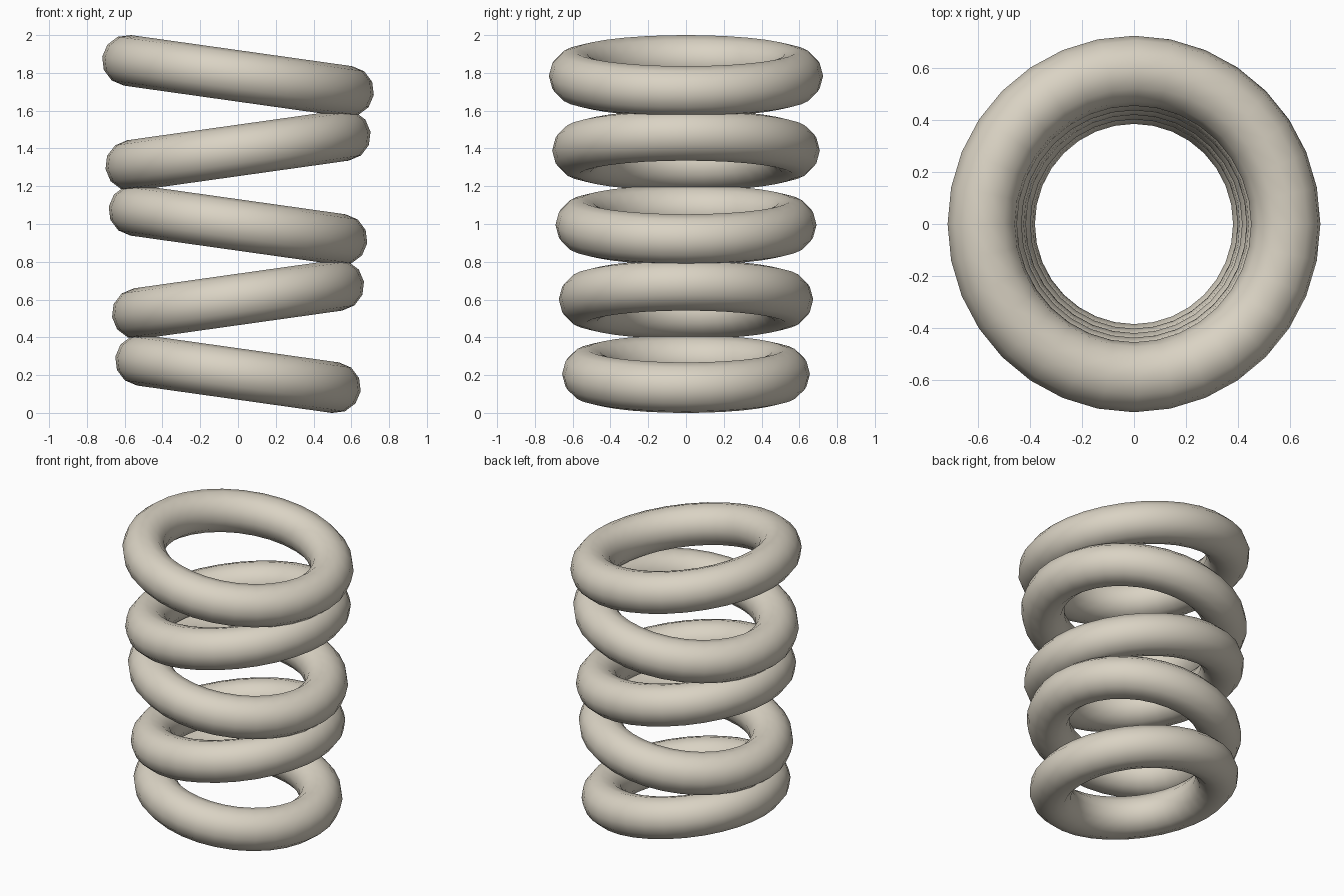
import bpy, math

if "Cube" in bpy.data.objects:
    bpy.data.objects.remove(bpy.data.objects["Cube"])

RINGS = 5
TUBE = 0.135            # tube radius, same for every coil
TILT = math.radians(8)  # coils lean alternately left and right

metal = bpy.data.materials.new("warm_beige")
metal.diffuse_color = (0.70, 0.65, 0.55, 1)
metal.use_nodes = True
metal.node_tree.nodes["Principled BSDF"].inputs["Base Color"].default_value = metal.diffuse_color

# Stack of tilted rings, each slightly wider than the one below
for i in range(RINGS):
    bpy.ops.mesh.primitive_torus_add(
        major_radius=0.521 + 0.0175 * i, minor_radius=TUBE,
        major_segments=32, minor_segments=12,
        location=(0, 0, 0.206 + 0.3945 * i),
        rotation=(0, TILT if i % 2 == 0 else -TILT, 0))
    ring = bpy.context.object
    ring.name = f"coil_ring_{i + 1}"
    ring.data.materials.append(metal)
    bpy.ops.object.shade_smooth()
